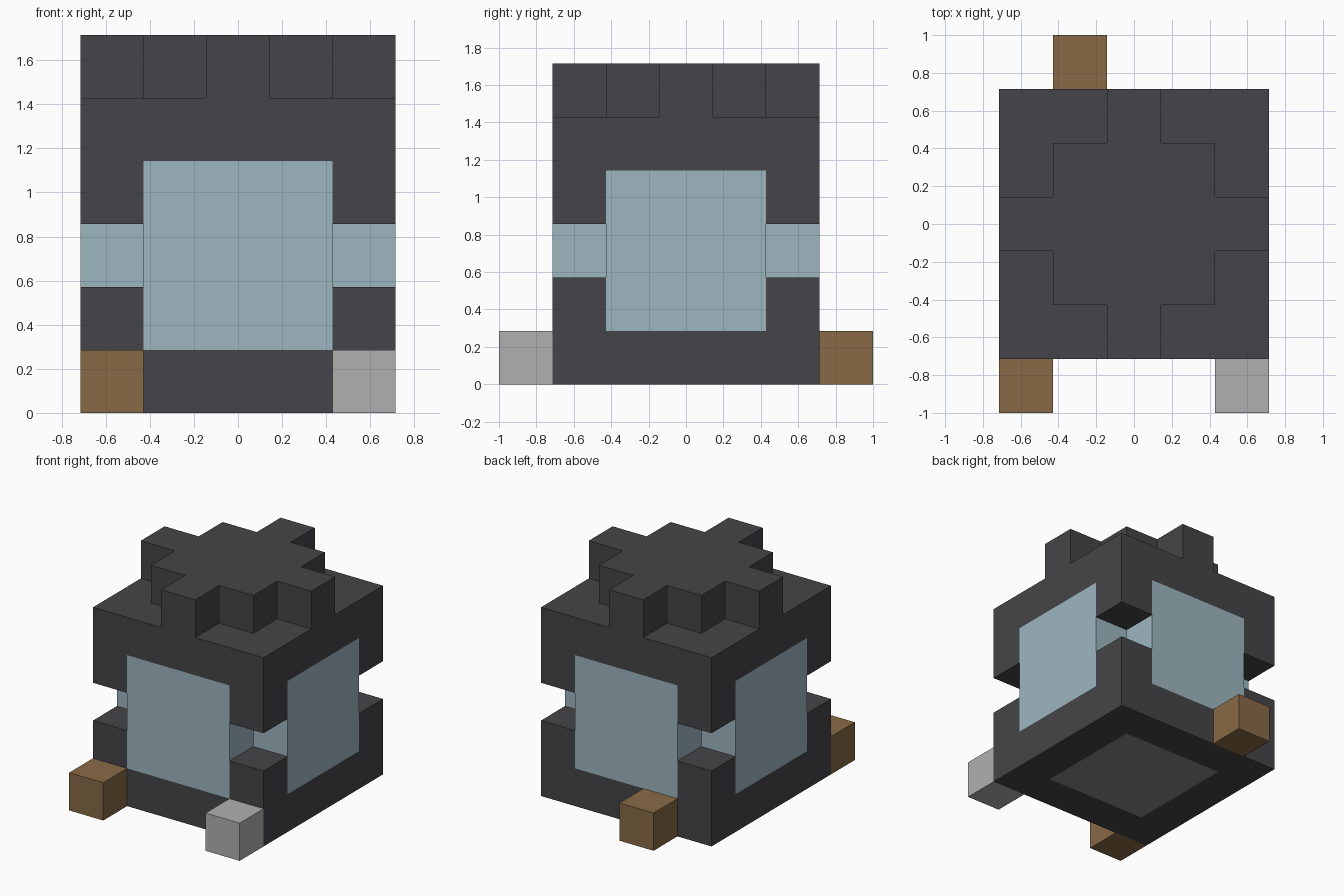
import bpy
import bmesh
import math
from mathutils import Vector
from itertools import product

U = 2 / 7  # edge length of one building block

cube = bpy.data.objects.get("Cube")
if cube:
    bpy.data.objects.remove(cube, do_unlink=True)


def material(name, hex_code):
    """Flat material from an sRGB hex colour, stored as linear values."""
    srgb = [c / 255 for c in bytes.fromhex(hex_code)]
    colour = [((c + 0.055) / 1.055) ** 2.4 for c in srgb] + [1]
    mat = bpy.data.materials.new(name)
    mat.use_nodes = True
    mat.diffuse_color = colour
    bsdf = mat.node_tree.nodes["Principled BSDF"]
    bsdf.inputs["Base Color"].default_value = colour
    bsdf.inputs["Roughness"].default_value = 0.8
    return mat


dark = material("dark casing", "454448")
glass = material("pale blue glass", "9DB6C0")
grey = material("base panel grey", "878787")
brown = material("brown", "886A46")
silver = material("light grey", "B0B0B0")


def block_shell(name, cells, mats, rule=lambda cell, normal: 0):
    """Outer skin of a set of unit blocks, with a material rule per face."""
    cells = set(cells)
    bm = bmesh.new()
    for cell in sorted(cells):
        for axis, sign in product(range(3), (-1, 1)):
            normal = Vector((0, 0, 0))
            normal[axis] = sign
            if tuple(int(c + n) for c, n in zip(cell, normal)) in cells:
                continue
            a = Vector((0, 0, 0))
            a[(axis + 1) % 3] = 0.5
            b = normal.cross(a)
            mid = Vector(cell) + Vector((0, 0, 0.5)) + normal / 2
            corners = (mid - a - b, mid + a - b, mid + a + b, mid - a + b)
            face = bm.faces.new([bm.verts.new(p * U) for p in corners])
            face.material_index = rule(cell, normal)
    bmesh.ops.remove_doubles(bm, verts=bm.verts, dist=0.001)
    # Merge flat areas of one colour
    bmesh.ops.dissolve_limit(bm, angle_limit=math.radians(1), verts=bm.verts,
                             edges=bm.edges, delimit={'MATERIAL'})
    mesh = bpy.data.meshes.new(name)
    bm.to_mesh(mesh)
    bm.free()
    for mat in mats:
        mesh.materials.append(mat)
    obj = bpy.data.objects.new(name, mesh)
    bpy.context.collection.objects.link(obj)
    return obj


SPAN = range(-2, 3)


def is_corner(x, y):
    return abs(x) == 2 and abs(y) == 2


# Housing: a cube with a notch halfway up each vertical edge
housing = [c for c in product(SPAN, SPAN, range(5))
           if not (is_corner(c[0], c[1]) and c[2] == 2)]


def housing_colour(cell, normal):
    x, y, z = cell
    if normal.z == 0 and 1 <= z <= 3 and not is_corner(x, y):
        return 1  # windows and notch walls
    if normal.z < 0 and z == 0 and max(abs(x), abs(y)) <= 1:
        return 2  # panel under the base
    return 0


block_shell("housing", housing, [dark, glass, grey], housing_colour)

# Crown: square centre with one arm on each side
crown = [(x, y, 5) for x, y in product(SPAN, SPAN)
         if max(abs(x), abs(y)) <= 1 or x == 0 or y == 0]
block_shell("crown", crown, [dark])

# Small blocks attached at ground level
block_shell("front_right_block", [(-2, -3, 0)], [brown])
block_shell("front_left_block", [(2, -3, 0)], [silver])
block_shell("back_block", [(-1, 3, 0)], [brown])
